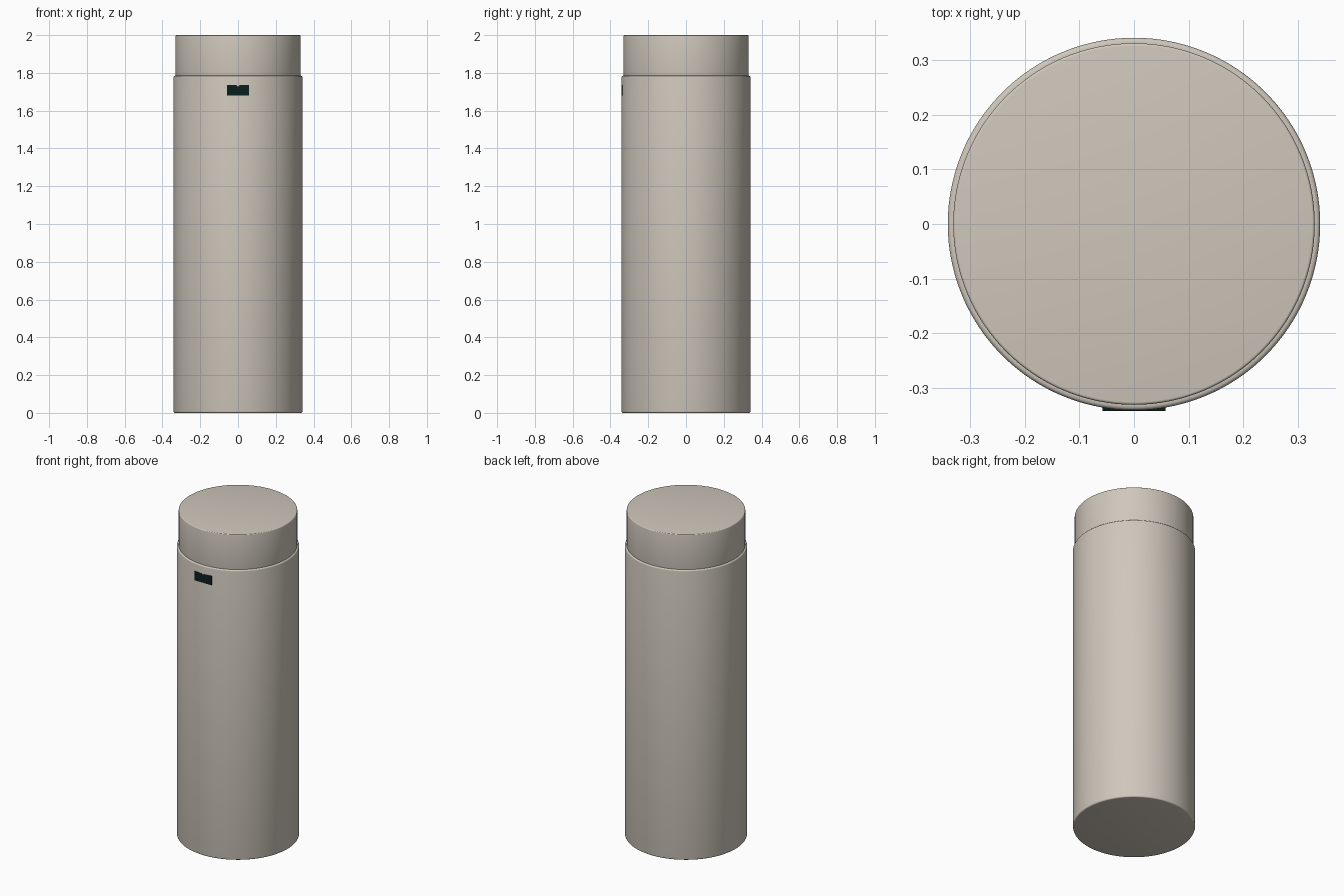
import bpy
import bmesh
import math

cube = bpy.data.objects.get("Cube")
if cube:
    bpy.data.objects.remove(cube, do_unlink=True)


def material(name, color):
    mat = bpy.data.materials.new(name)
    mat.use_nodes = True
    rgba = (*color, 1)
    mat.diffuse_color = rgba
    mat.node_tree.nodes["Principled BSDF"].inputs["Base Color"].default_value = rgba
    return mat


def add_object(name, bm, mat):
    mesh = bpy.data.meshes.new(name)
    bmesh.ops.recalc_face_normals(bm, faces=bm.faces)
    bm.to_mesh(mesh)
    bm.free()
    mesh.materials.append(mat)
    obj = bpy.data.objects.new(name, mesh)
    bpy.context.collection.objects.link(obj)
    return obj


def rounded_cylinder(name, radius, bottom, top, bevel, mat):
    bm = bmesh.new()
    bmesh.ops.create_cone(bm, cap_ends=True, segments=128, radius1=radius,
                          radius2=radius, depth=top - bottom)
    bmesh.ops.translate(bm, verts=bm.verts, vec=(0, 0, (top + bottom) / 2))
    rims = [e for e in bm.edges if abs(e.verts[0].co.z - e.verts[1].co.z) < 0.001]
    bmesh.ops.bevel(bm, geom=rims, offset=bevel, segments=4, profile=0.5,
                    affect='EDGES')
    obj = add_object(name, bm, mat)
    bpy.ops.object.select_all(action='DESELECT')
    obj.select_set(True)
    bpy.context.view_layer.objects.active = obj
    bpy.ops.object.shade_smooth_by_angle(angle=math.radians(35))
    return obj


beige = material("warm beige", (0.62, 0.57, 0.50))
teal = material("dark teal", (0.003, 0.013, 0.014))

# Flask body and the slightly narrower lid
rounded_cylinder("flask_body", 0.341, 0, 1.785, 0.008, beige)
rounded_cylinder("lid", 0.331, 1.76, 2.0, 0.005, beige)

# Thin front badge with a small notch in its top edge
half = [(0, 1.68), (0.058, 1.68), (0.058, 1.735), (0.008, 1.735), (0, 1.728)]
outline = half + [(-x, z) for x, z in reversed(half[1:-1])]
bm = bmesh.new()
face = bm.faces.new([bm.verts.new((x, -0.342, z)) for x, z in outline])
extruded = bmesh.ops.extrude_face_region(bm, geom=[face])
back = [v for v in extruded["geom"] if isinstance(v, bmesh.types.BMVert)]
bmesh.ops.translate(bm, verts=back, vec=(0, 0.008, 0))
add_object("front_badge", bm, teal)
